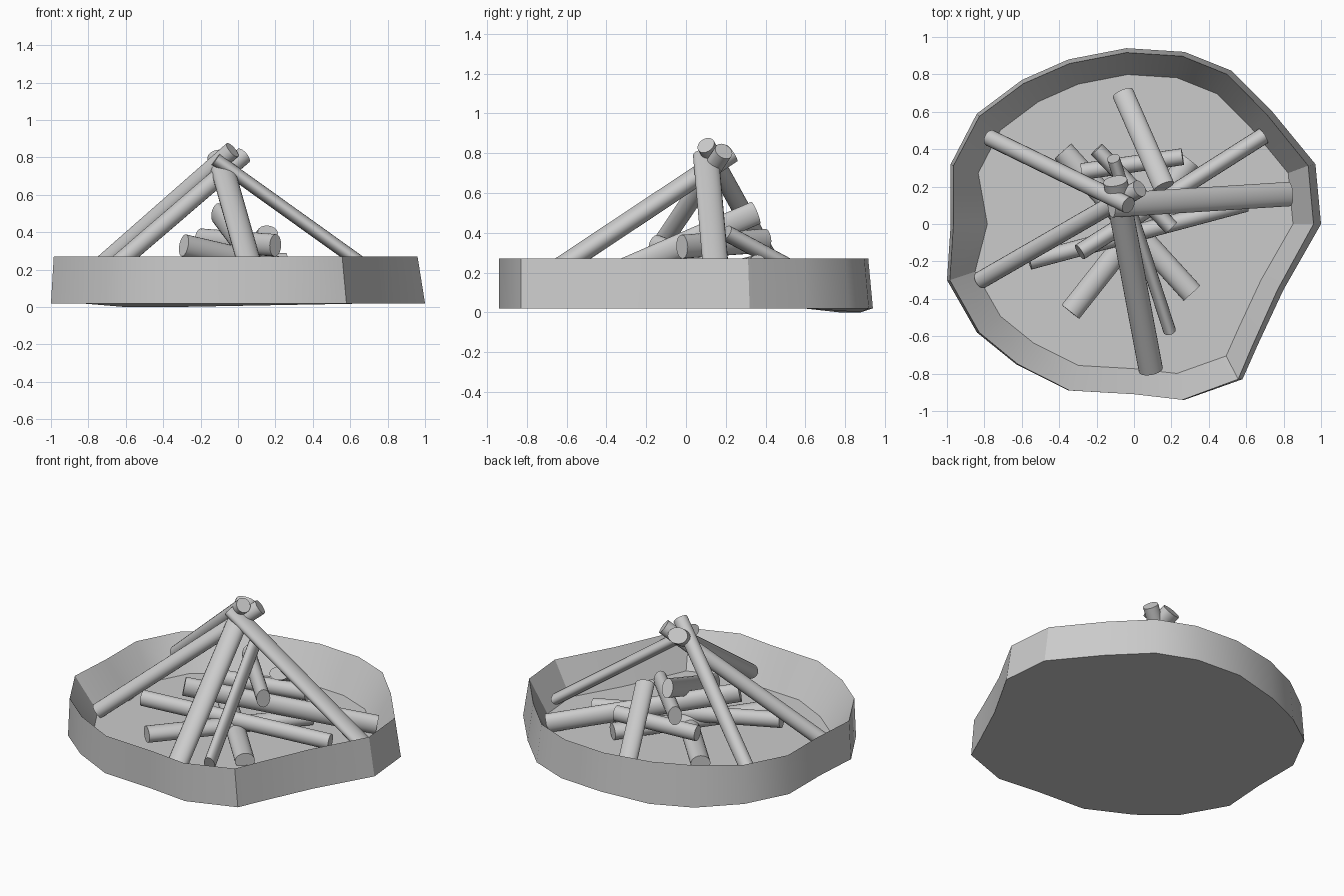
import bpy
import bmesh
import math
from mathutils import Matrix, Vector

cube = bpy.data.objects.get("Cube")
if cube:
    bpy.data.objects.remove(cube, do_unlink=True)

# One plain grey for everything
grey = bpy.data.materials.new("plain_grey")
grey.use_nodes = True
colour = (0.6, 0.6, 0.6, 1)
grey.diffuse_color = colour
grey.node_tree.nodes["Principled BSDF"].inputs["Base Color"].default_value = colour


def finish(name, bm, angle):
    """Turn a bmesh into a smooth shaded object with sharp edges kept."""
    bmesh.ops.recalc_face_normals(bm, faces=bm.faces)
    mesh = bpy.data.meshes.new(name)
    bm.to_mesh(mesh)
    bm.free()
    mesh.materials.append(grey)
    obj = bpy.data.objects.new(name, mesh)
    bpy.context.collection.objects.link(obj)
    bpy.ops.object.select_all(action="DESELECT")
    obj.select_set(True)
    bpy.context.view_layer.objects.active = obj
    bpy.ops.object.shade_smooth_by_angle(angle=math.radians(angle))
    return obj


def log(name, start, end, width, thickness):
    """Oval log between two end centres; width is its level half axis."""
    start, end = Vector(start), Vector(end)
    axis = (end - start).normalized()
    side = axis.cross(Vector((0, 0, 1))).normalized()
    up = side.cross(axis)
    turn = Matrix((side, up, axis)).transposed().to_4x4()
    size = Matrix.Diagonal((width, thickness, (end - start).length, 1))
    place = Matrix.Translation((start + end) / 2) @ turn @ size
    bm = bmesh.new()
    bmesh.ops.create_cone(bm, cap_ends=True, segments=20, radius1=1,
                          radius2=1, depth=1, matrix=place)
    return finish(name, bm, 40)


# Fire pit: uneven outline, sharp rim, sloping inner wall and thin floor
outline = [
    (-.04, .94), (.27, .92), (.52, .82), (.74, .6), (.97, .32), (1, 0),
    (.8, -.35), (.66, -.65), (.58, -.83), (.27, -.94), (0, -.91),
    (-.35, -.89), (-.63, -.75), (-.84, -.58), (-1, -.3), (-.98, 0),
    (-.98, .32), (-.84, .59), (-.6, .77), (-.35, .88),
]


def base_point(x, y):
    return x, y, 0 if x < -.3 and y > .7 else .02


def rim_point(x, y):
    return x * (.96 if x > 0 else .985), y * (.975 if y > 0 else 1), .27


def floor_point(x, y):
    shrink = .8 if abs(y) < .01 and x < 0 else .85
    return x * shrink, y * shrink, .05


bm = bmesh.new()
rings = [[bm.verts.new(point(x, y)) for x, y in outline]
         for point in (base_point, rim_point, floor_point)]
for lower, upper in zip(rings, rings[1:]):
    for i in range(len(outline)):
        j = (i + 1) % len(outline)
        bm.faces.new((lower[i], lower[j], upper[j], upper[i]))
bm.faces.new(rings[0])
bm.faces.new(rings[-1])
finish("fire_pit", bm, 30)

# Leaning logs that cross at the peak
log("front_leaning_log", (.09, -.78, .13), (-.1, .23, .8), .065, .05)
log("left_leaning_log", (.83, .16, .11), (-.12, .1, .79), .065, .036)
log("right_leaning_log", (-.82, -.3, .08), (.03, .19, .81), .047, .047)
log("back_leaning_log", (-.77, .46, .19), (-.03, .1, .84), .045, .047)
log("inner_leaning_log", (.19, -.57, .1), (-.11, .35, .5), .034, .06)

# Logs piled on the floor
log("back_pile_log", (-.06, .7, .13), (.16, .2, .4), .058, .04)
log("short_cross_log", (.26, .36, .24), (-.28, .28, .22), .045, .05)
log("upper_pile_log", (-.2, .4, .36), (.2, -.02, .33), .042, .06)
log("long_cross_log", (-.29, -.15, .33), (.69, .47, .1), .045, .06)
log("floor_log_a", (-.38, .39, .09), (.31, -.37, .08), .06, .05)
log("floor_log_b", (-.34, -.47, .12), (.3, .34, .1), .06, .05)
log("low_cross_log", (-.56, -.2, .2), (.6, .11, .1), .045, .05)
